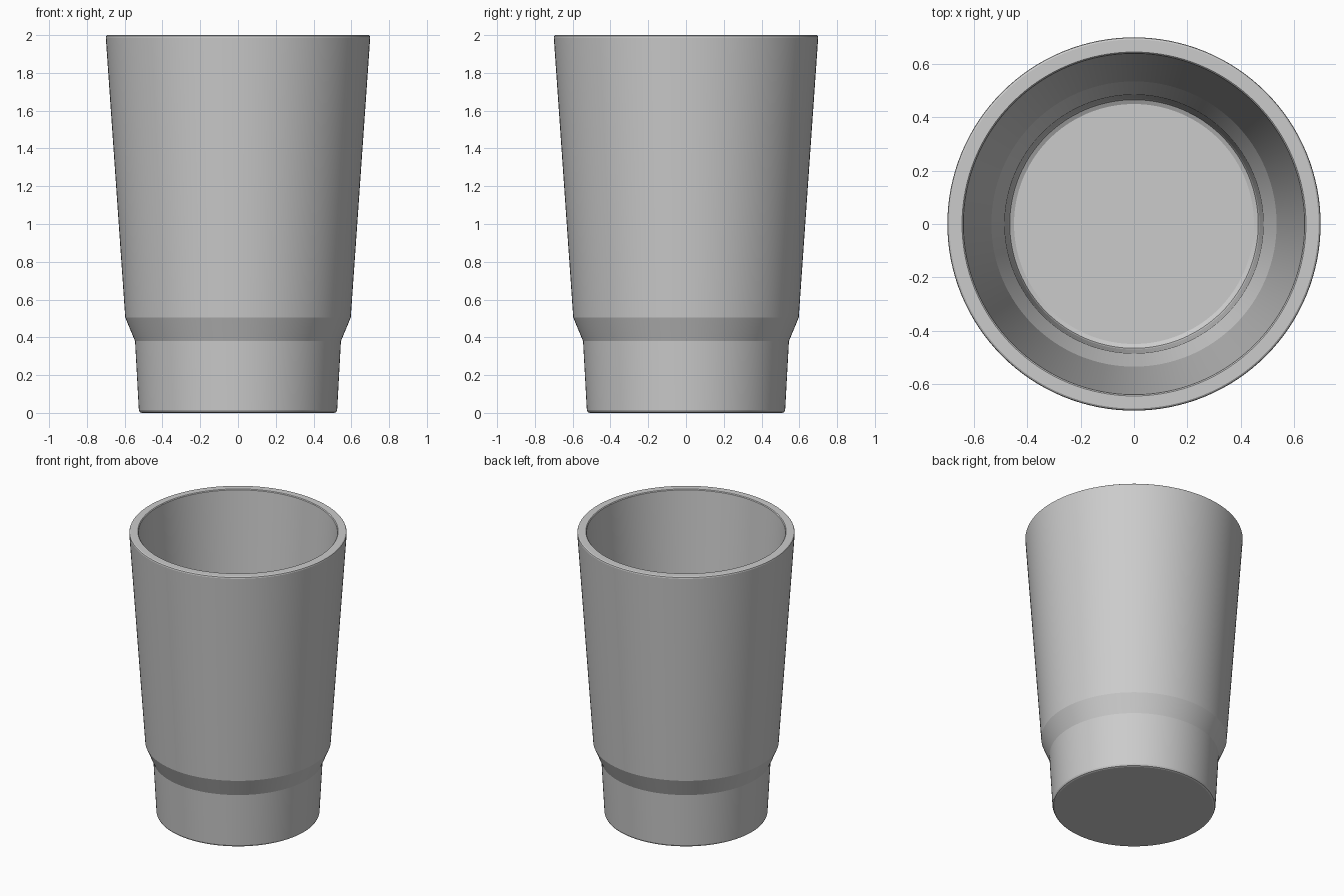
import bpy, bmesh, math

if "Cube" in bpy.data.objects:
    bpy.data.objects.remove(bpy.data.objects["Cube"])

# Closed wall profile (radius, height): base, outer wall, rim, inner wall, floor
PROFILE = [
    (0.0, 0.0), (0.51, 0.0), (0.52, 0.004), (0.525, 0.015),
    (0.545, 0.38), (0.597, 0.505), (0.70, 1.988), (0.698, 1.996), (0.692, 2.0),
    (0.645, 2.0), (0.64, 1.995),
    (0.535, 0.505), (0.485, 0.38),
    (0.471, 0.085), (0.466, 0.069), (0.45, 0.06), (0.0, 0.06),
]
SIDES = 128


def lathe(name, profile, sides):
    bm = bmesh.new()
    verts = [bm.verts.new((r, 0, z)) for r, z in profile]
    edges = [bm.edges.new(pair) for pair in zip(verts, verts[1:])]
    bmesh.ops.spin(bm, geom=verts + edges, cent=(0, 0, 0), axis=(0, 0, 1),
                   angle=math.tau, steps=sides, use_duplicate=False)
    bmesh.ops.remove_doubles(bm, verts=bm.verts, dist=1e-4)
    bmesh.ops.recalc_face_normals(bm, faces=bm.faces)
    mesh = bpy.data.meshes.new(name)
    bm.to_mesh(mesh)
    bm.free()
    obj = bpy.data.objects.new(name, mesh)
    bpy.context.collection.objects.link(obj)
    return obj


# Tapered tumbler with a stepped foot
cup = lathe("cup", PROFILE, SIDES)
bpy.context.view_layer.objects.active = cup
cup.select_set(True)
bpy.ops.object.shade_smooth_by_angle(angle=math.radians(14))
